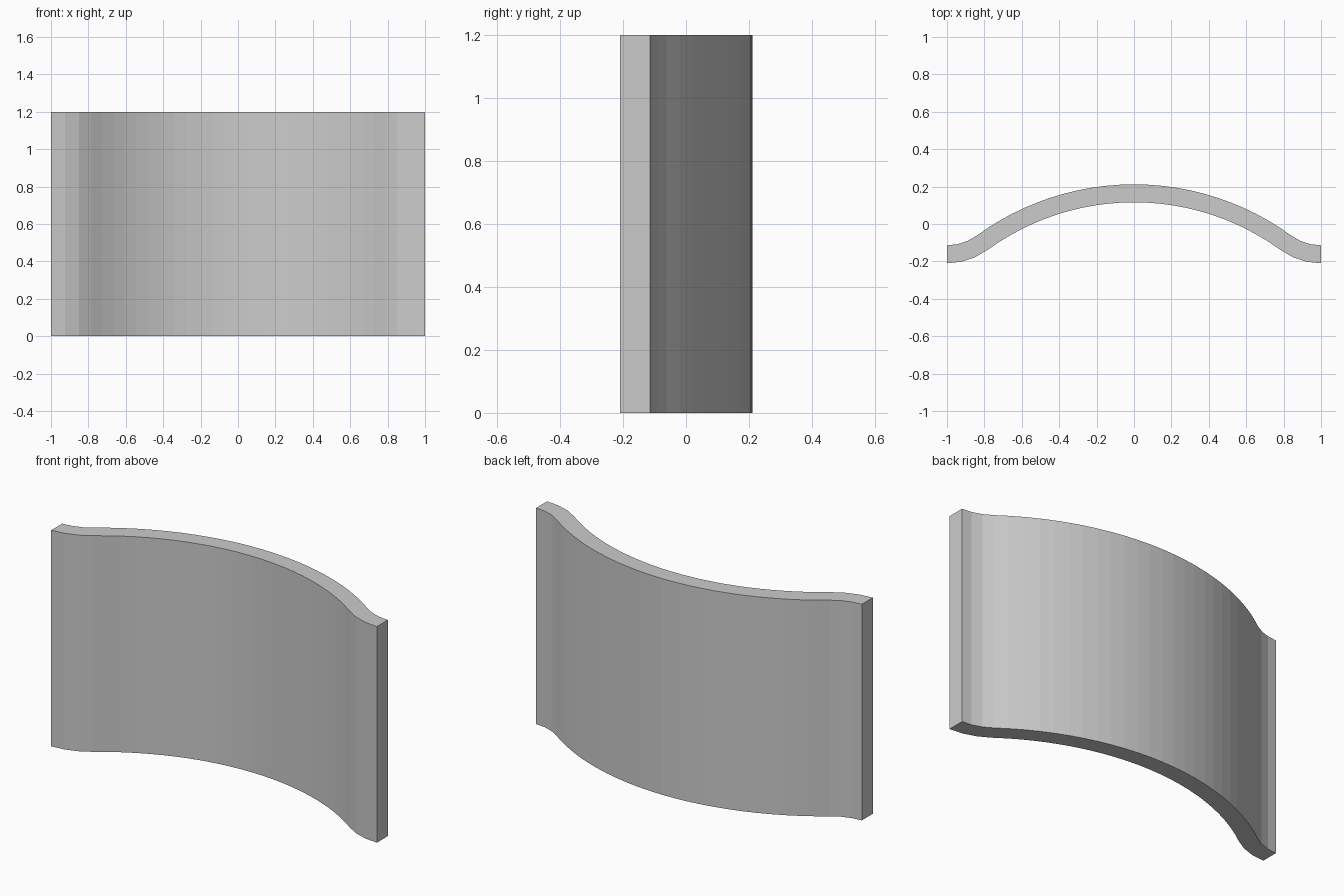
import bpy, bmesh
from math import sin, cos, atan, radians

if "Cube" in bpy.data.objects:
    bpy.data.objects.remove(bpy.data.objects["Cube"])

HEIGHT, HALF_T = 1.2, 0.048
TOP_Y, END_Y = 0.164, -0.162          # centre line heights at middle and ends
theta = 2 * atan(TOP_Y - END_Y)       # angle where main arc meets the flare
R_SUM = 1 / sin(theta)
R_FLARE = 0.317
R_MAIN = R_SUM - R_FLARE
N_MAIN, N_FLARE = 12, 3


def half_line(offset):
    """Right half of the wall line, offset outward from the centre line."""
    r1, r2 = R_MAIN + offset, R_FLARE - offset
    pts = []
    for i in range(N_MAIN + 1):
        a = theta * i / N_MAIN
        pts.append((r1 * sin(a), TOP_Y - R_MAIN + r1 * cos(a)))
    for i in range(1, N_FLARE + 1):
        a = theta * (1 - i / N_FLARE)
        pts.append((1 - r2 * sin(a), END_Y + R_FLARE - r2 * cos(a)))
    return pts


def full_line(offset):
    right = half_line(offset)
    return [(-x, y) for x, y in reversed(right[1:])] + right


# curved wall panel: closed profile extruded upward
profile = full_line(-HALF_T) + full_line(HALF_T)[::-1]
bm = bmesh.new()
face = bm.faces.new([bm.verts.new((x, y, 0)) for x, y in profile])
ext = bmesh.ops.extrude_face_region(bm, geom=[face])
bmesh.ops.translate(bm, vec=(0, 0, HEIGHT),
                    verts=[v for v in ext["geom"] if isinstance(v, bmesh.types.BMVert)])
bmesh.ops.recalc_face_normals(bm, faces=bm.faces)
mesh = bpy.data.meshes.new("curved_panel")
bm.to_mesh(mesh)
bm.free()
bpy.context.collection.objects.link(bpy.data.objects.new("curved_panel", mesh))
